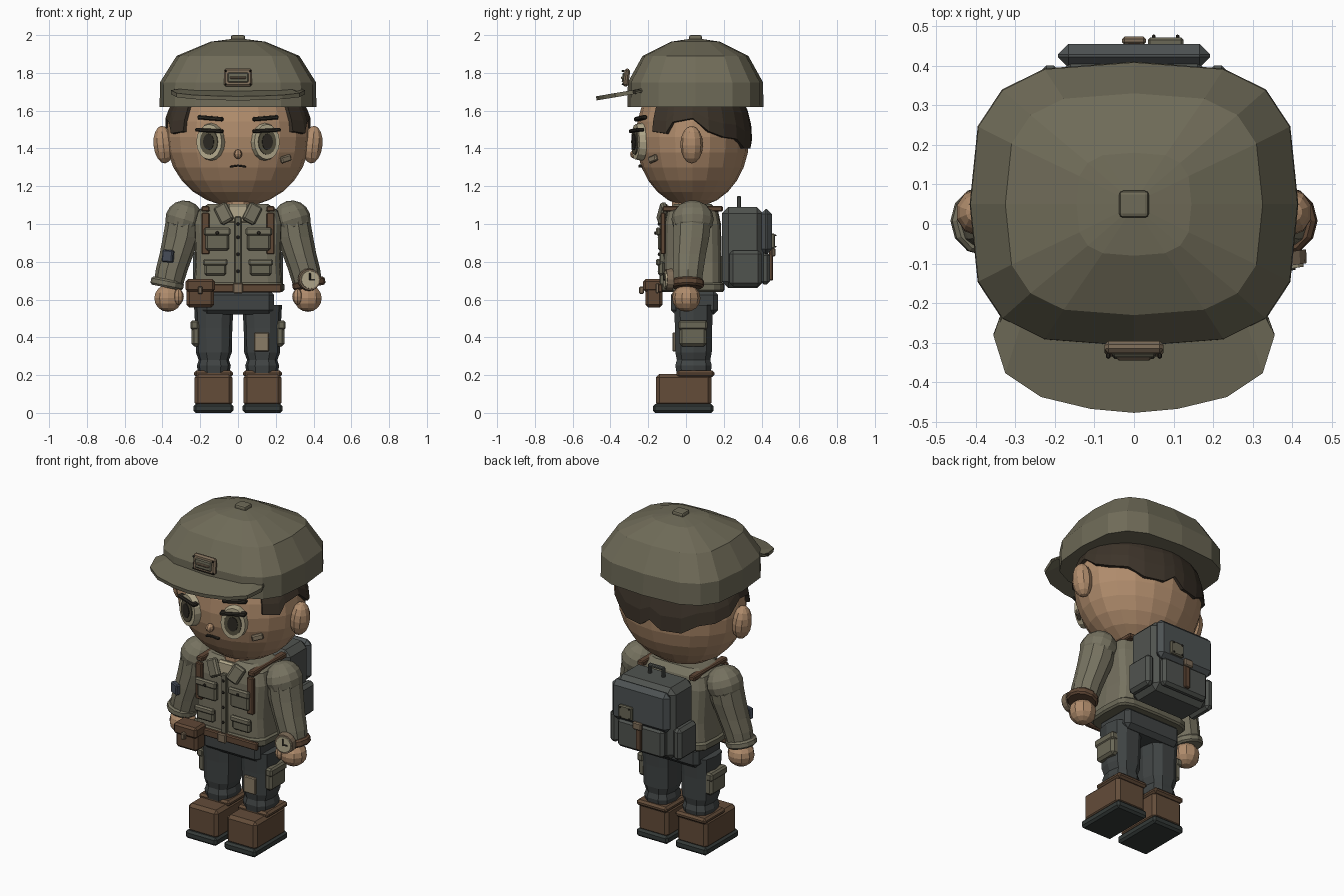
import bpy, bmesh, math
from mathutils import Matrix, Euler, Vector

if "Cube" in bpy.data.objects:
    bpy.data.objects.remove(bpy.data.objects["Cube"])

def mat(name, hexcol):
    m = bpy.data.materials.new(name)
    c = [int(hexcol[i:i + 2], 16) / 255 for i in (0, 2, 4)]
    m.diffuse_color = [((v + .055) / 1.055) ** 2.4 for v in c] + [1]
    m.use_nodes = True
    m.node_tree.nodes["Principled BSDF"].inputs["Base Color"].default_value = m.diffuse_color
    return m

OLIVE, JACKET, POCKET = mat("olive", "6f6b58"), mat("jacket", "767260"), mat("pocket", "6a6756")
SKIN, HAIR, CREAM = mat("skin", "b08c6c"), mat("hair", "3d342a"), mat("cream", "b3a98c")
DARK, PANTS, SOLE = mat("dark", "2b2822"), mat("pants", "404444"), mat("sole", "343a38")
BROWN, BOOT, PACK = mat("leather", "5f4735"), mat("boot", "634c39"), mat("pack", "50534f")
FLAP, PATCH, BRASS = mat("flap", "4d5253"), mat("patch", "8a7c66"), mat("brass", "7d6c58")
BLUE, IRIS = mat("blue_patch", "464c58"), mat("iris", "55503f")
HC, HR = Vector((0, .035, 1.46)), Vector((.38, .30, .37))   # head ellipsoid

def finish(name, bm, m, loc=(0, 0, 0), rot=(0, 0, 0)):
    bmesh.ops.recalc_face_normals(bm, faces=bm.faces)
    me = bpy.data.meshes.new(name)
    bm.to_mesh(me)
    bm.free()
    me.materials.append(m)
    ob = bpy.data.objects.new(name, me)
    ob.location, ob.rotation_euler = loc, rot
    bpy.context.collection.objects.link(ob)
    return ob

def box(name, loc, size, m, bevel=.008, rot=(0, 0, 0), seg=1):
    bm = bmesh.new()
    bmesh.ops.create_cube(bm, size=1)
    bmesh.ops.scale(bm, vec=size, verts=bm.verts)
    b = min(bevel, min(size) * .45)
    bmesh.ops.bevel(bm, geom=bm.edges[:], offset=b, segments=seg, profile=.5, affect='EDGES')
    return finish(name, bm, m, loc, rot)

def ball(name, loc, rad, m, u=12, v=8, rot=(0, 0, 0)):
    bm = bmesh.new()
    bmesh.ops.create_uvsphere(bm, u_segments=u, v_segments=v, radius=1)
    bmesh.ops.scale(bm, vec=rad, verts=bm.verts)
    return finish(name, bm, m, loc, rot)

def disc(name, loc, rx, rz, depth, m, yaw=0, n=16):
    """Flat oval facing -y, turned by yaw."""
    bm = bmesh.new()
    bmesh.ops.create_cone(bm, cap_ends=True, segments=n, radius1=1, radius2=.93, depth=1)
    bm.transform(Matrix.Rotation(math.pi / 2, 4, 'X') @ Matrix.Diagonal((rx, rz, depth, 1)))
    return finish(name, bm, m, loc, (0, 0, yaw))

def loft(name, rings, m, n=12, p=1.0):
    """Stack of rings (cx, cy, z, rx, ry); p < 1 squares the section."""
    bm = bmesh.new()
    sp = lambda v: math.copysign(abs(v) ** p, v) if abs(v) > 1e-6 else 0
    rows = []
    for cx, cy, z, rx, ry in rings:
        rows.append([bm.verts.new((cx + rx * sp(math.cos(2 * math.pi * i / n)),
                                   cy + ry * sp(math.sin(2 * math.pi * i / n)), z)) for i in range(n)])
    for a, b in zip(rows, rows[1:]):
        for i in range(n):
            bm.faces.new((a[i], a[(i + 1) % n], b[(i + 1) % n], b[i]))
    bm.faces.new(rows[0])
    bm.faces.new(rows[-1])
    return finish(name, bm, m)

def sheet(name, rows, m, thick, offset=-1):
    """Open grid of points given thickness."""
    bm = bmesh.new()
    vs = [[bm.verts.new(q) for q in r] for r in rows]
    for a, b in zip(vs, vs[1:]):
        for i in range(len(a) - 1):
            bm.faces.new((a[i], a[i + 1], b[i + 1], b[i]))
    ob = finish(name, bm, m)
    mod = ob.modifiers.new("thickness", 'SOLIDIFY')
    mod.thickness, mod.offset = thick, offset
    return ob

def face(x, z, off=0):
    """Point on the front of the head, pushed out by off, and its yaw."""
    k = 1 - (x / HR.x) ** 2 - ((z - HC.z) / HR.z) ** 2
    y = -HR.y * math.sqrt(k)
    yaw = math.atan2(x / HR.x ** 2, -y / HR.y ** 2)
    return (x + off * math.sin(yaw), HC.y + y - off * math.cos(yaw), z), yaw

# head, nose, mouth, cheek bandage
ball("head", HC, HR, SKIN, 20, 14)
ball("nose", face(0, 1.37, .012)[0], (.022, .028, .025), SKIN, 8, 6)
for s in (-1, 1):
    box("mouth_half", face(s * .02, 1.306, .004)[0], (.044, .02, .01), DARK, .002, (0, s * .15, 0))
loc, yaw = face(.25, 1.345, .004)
box("cheek_bandage", loc, (.065, .02, .035), PATCH, .006, (0, -.25, yaw))

# ears, eyes, lids, brows
for s in (-1, 1):
    ball("ear", (s * .395, .03, 1.42), (.055, .06, .1), SKIN, 10, 8, (0, s * .1, 0))
    for part, rx, rz, off, m in (("eye_white", .076, .1, .008, CREAM), ("iris", .053, .073, .014, IRIS),
                                 ("pupil", .032, .046, .018, DARK)):
        loc, yaw = face(s * .145, 1.435, off)
        disc(part, loc, rx, rz, .04, m, yaw)
    loc, yaw = face(s * .145, 1.495, .022)
    box("eyelid", loc, (.15, .04, .02), DARK, .006, (0, s * -.06, yaw))
    loc, yaw = face(s * .143, 1.56, .01)
    box("eyebrow", loc, (.14, .03, .022), DARK, .006, (0, s * -.08, yaw))

# hair shell: wraps from one sideburn round the back to the other
half = [(-43, 1.49), (-27, 1.48), (-20, 1.54), (0, 1.56), (16, 1.49), (32, 1.46), (48, 1.45), (62, 1.40), (80, 1.40)]
line = half + [(90, 1.45)] + [(180 - a, z) for a, z in reversed(half)]
rows = []
for t in (0, .33, .66, 1):
    row = []
    for a, zb in line:
        z = zb + (1.68 - zb) * t
        k = 1.05 * math.sqrt(1 - ((z - HC.z) / HR.z) ** 2)
        a = math.radians(a)
        row.append((HR.x * k * math.cos(a), HC.y + HR.y * k * math.sin(a), z))
    rows.append(row)
sheet("hair", rows, HAIR, .03)

# cap: dome, brim, button, badge
loft("cap", [(0, .05, 1.62, .415, .36), (0, .05, 1.75, .413, .358), (0, .05, 1.89, .325, .28),
             (0, .05, 1.965, .145, .13), (0, .05, 1.98, .03, .03)], OLIVE, 16, .63)
edge = [(0, -.475), (.11, -.465), (.235, -.435), (.325, -.375), (.355, -.28), (.335, -.24)]
edge = [(-x, y) for x, y in reversed(edge[1:])] + edge
bz = lambda y: 1.665 + (y + .475) * .17
sheet("cap_brim", [[(x, y, bz(y)) for x, y in edge],
                   [(x * .85, max(y + .15, -.24), bz(max(y + .15, -.24))) for x, y in edge]], OLIVE, .022, 0)
box("cap_button", (0, .05, 1.985), (.075, .068, .03), OLIVE, .01, seg=2)
box("badge_plate", (0, -.315, 1.775), (.15, .03, .095), BRASS, .01, (-.12, 0, 0))
box("badge_inset", (0, -.328, 1.775), (.11, .02, .055), POCKET, .006, (-.12, 0, 0))
box("badge_bar", (0, -.338, 1.775), (.085, .012, .014), BRASS, .004, (-.12, 0, 0))
for x in (-.065, .065):
    for z in (1.74, 1.81):
        ball("badge_rivet", (x, -.333, z), (.006, .008, .006), DARK, 6, 4)

# torso, hem, neck, shirt, hips
loft("jacket", [(0, .035, .66, .235, .155), (0, .035, .8, .225, .155), (0, .035, 1.0, .235, .15),
                (0, .035, 1.07, .215, .135), (0, .035, 1.105, .16, .1)], JACKET, 16, .4)
loft("jacket_hem", [(0, .035, .64, .235, .16), (0, .035, .65, .245, .168), (0, .035, .68, .245, .168),
                    (0, .035, .69, .23, .16)], POCKET, 16, .4)
loft("neck", [(0, .02, 1.03, .1, .1), (0, .02, 1.15, .1, .1)], SKIN, 10)
box("shirt", (0, -.105, 1.055), (.11, .03, .1), CREAM, .01)
box("hips", (0, .045, .585), (.38, .25, .13), PANTS, .025)

# belt, buckle, pouch
box("belt", (0, -.137, .66), (.46, .025, .045), BROWN, .006)
box("belt_buckle", (0, -.152, .66), (.055, .02, .055), BRASS, .006)
box("belt_pouch", (-.2, -.17, .625), (.145, .09, .135), BROWN, .015)
box("pouch_flap", (-.2, -.175, .675), (.155, .105, .065), BROWN, .012)
box("pouch_clasp", (-.2, -.235, .65), (.025, .025, .04), BRASS, .005)

# jacket front details
box("front_placket", (0, -.127, .86), (.035, .025, .36), POCKET, .005)
for z in (.75, .84, .93, 1.0):
    ball("jacket_button", (0, -.143, z), (.009, .007, .009), DARK, 8, 4)
for s in (-1, 1):
    box("collar", (s * .075, -.125, 1.055), (.075, .035, .105), JACKET, .01, (-.15, s * .5, s * .2))
    box("shoulder_strap_front", (s * .172, -.122, .95), (.042, .025, .22), BROWN, .005)
    box("shoulder_strap_top", (s * .172, .035, 1.08), (.042, .32, .03), BROWN, .006)
    box("chest_pocket", (s * .11, -.132, .915), (.125, .035, .11), POCKET, .01)
    box("chest_flap", (s * .11, -.147, .96), (.14, .025, .042), JACKET, .008)
    ball("chest_pocket_button", (s * .11, -.162, .952), (.01, .007, .01), DARK, 8, 4)
    box("lower_pocket", (s * .12, -.132, .765), (.115, .035, .075), POCKET, .01)
    box("lower_flap", (s * .12, -.147, .797), (.13, .025, .035), JACKET, .008)

# arms, cuffs, hands
for s in (-1, 1):
    ball("shoulder", (s * .285, .035, 1.025), (.1, .112, .1), JACKET, 12, 8, (0, s * -.3, 0))
    loft("sleeve", [(s * .285, .035, 1.03, .095, .105), (s * .3, .028, .93, .098, .1),
                    (s * .325, .018, .84, .09, .092), (s * .35, .012, .76, .085, .085),
                    (s * .368, .008, .68, .078, .078)], JACKET, 10)
    cuff = loft("cuff", [(0, 0, -.022, .078, .08), (0, 0, -.012, .088, .088), (0, 0, .012, .088, .088),
                         (0, 0, .022, .078, .08)], JACKET if s < 0 else BROWN, 12)
    cuff.location, cuff.rotation_euler = (s * .375, .008, .685), (0, s * -.2, 0)
    ball("hand", (s * .37, .002, .607), (.077, .075, .072), SKIN, 10, 8)
    ball("thumb", (s * .315, -.045, .615), (.028, .03, .042), SKIN, 8, 6)

# wrist watch and sleeve patch
disc("watch_case", (.378, -.09, .705), .06, .06, .035, BRASS, .15)
disc("watch_face", (.38, -.1, .705), .05, .05, .03, CREAM, .15)
box("watch_hand_long", (.381, -.117, .722), (.008, .006, .036), DARK, .001, (0, 0, .15))
box("watch_hand_short", (.393, -.115, .705), (.03, .006, .008), DARK, .001, (0, 0, .15))
box("sleeve_patch", (-.37, -.068, .83), (.06, .03, .065), BLUE, .006, (0, .08, -.4))

# legs, boots, thigh pockets
for s in (-1, 1):
    x = s * .128
    loft("trouser_leg", [(x, .04, .19, .078, .09), (x, .04, .25, .09, .1), (x, .04, .28, .08, .092),
                         (x, .04, .32, .095, .1), (x, .04, .45, .098, .102), (x, .04, .57, .105, .108)], PANTS, 10, .75)
    box("boot", (s * .13, -.012, .12), (.2, .295, .17), BOOT, .018)
    box("boot_collar", (s * .13, .05, .207), (.205, .2, .035), BOOT, .012)
    box("boot_sole", (s * .13, -.015, .024), (.21, .32, .048), SOLE, .012)
    box("thigh_pocket", (s * .222, .037, .42), (.05, .145, .135), POCKET, .014)
    box("thigh_pocket_flap", (s * .23, .037, .465), (.045, .155, .05), POCKET, .01)
box("knee_patch", (.125, -.062, .375), (.08, .02, .1), PATCH, .005)

# backpack
box("pack_body", (0, .3, .875), (.39, .22, .43), PACK, .035)
box("pack_flap", (0, .425, .96), (.385, .06, .24), FLAP, .028)
box("pack_lower_pocket", (0, .42, .765), (.31, .05, .17), PACK, .016)
box("pack_strap", (0, .45, .785), (.035, .02, .17), BROWN, .005)
box("pack_buckle", (0, .463, .85), (.06, .02, .045), BRASS, .006)
box("pack_patch", (.08, .46, .91), (.09, .022, .08), POCKET, .006)
for x in (.05, .11):
    for z in (.88, .94):
        ball("pack_patch_stud", (x, .473, z), (.005, .006, .005), DARK, 6, 4)
for s in (-1, 1):
    box("pack_side_pocket", (s * .212, .315, .765), (.055, .17, .19), PACK, .018)
    box("pack_handle_post", (s * .045, .28, 1.11), (.016, .02, .06), PACK, .004)
box("pack_handle", (0, .28, 1.14), (.106, .022, .018), PACK, .005)
